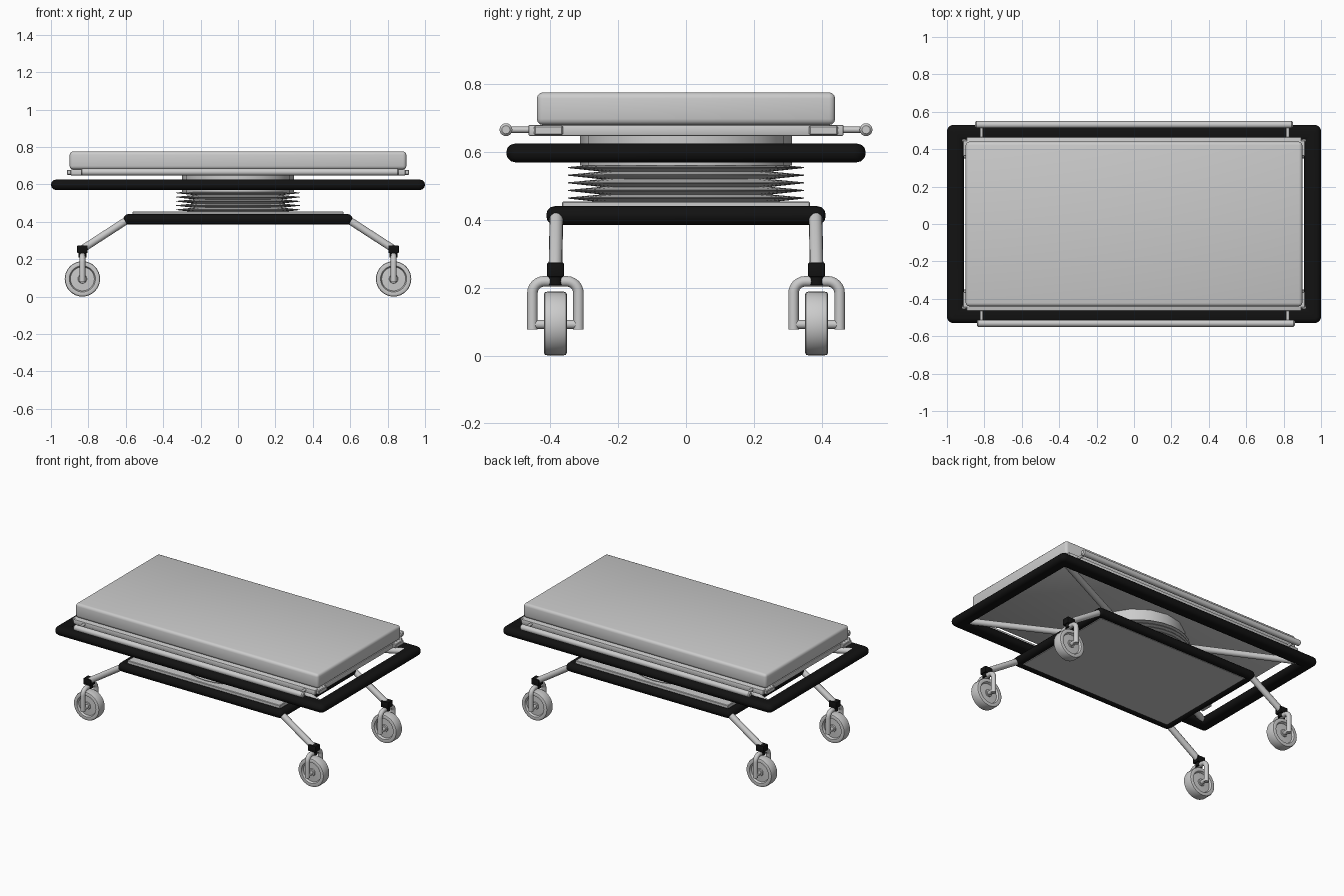
import bpy, bmesh
from math import pi, cos, sin
from mathutils import Vector

if "Cube" in bpy.data.objects:
    bpy.data.objects.remove(bpy.data.objects["Cube"])

black = bpy.data.materials.new("black_paint")
black.diffuse_color = (0.006, 0.006, 0.006, 1)
black.use_nodes = True
black.node_tree.nodes["Principled BSDF"].inputs["Base Color"].default_value = black.diffuse_color


def finish(name, bm, mat=None, angle=35):
    bmesh.ops.recalc_face_normals(bm, faces=bm.faces)
    me = bpy.data.meshes.new(name)
    bm.to_mesh(me)
    bm.free()
    ob = bpy.data.objects.new(name, me)
    bpy.context.collection.objects.link(ob)
    if mat:
        me.materials.append(mat)
    bpy.ops.object.select_all(action='DESELECT')
    ob.select_set(True)
    bpy.context.view_layer.objects.active = ob
    bpy.ops.object.shade_smooth_by_angle(angle=angle * pi / 180)
    return ob


def box(name, center, size, bevel=0.0, segs=3, mat=None):
    bm = bmesh.new()
    bmesh.ops.create_cube(bm, size=1)
    for v in bm.verts:
        v.co = Vector(center) + Vector(a * b for a, b in zip(v.co, size))
    if bevel:
        bmesh.ops.bevel(bm, geom=bm.edges[:], offset=bevel, segments=segs,
                        profile=0.5, affect='EDGES')
    return finish(name, bm, mat)


def loft(name, rings, closed=False, mat=None):
    """Skin a list of equal-length vertex rings."""
    bm = bmesh.new()
    vr = [[bm.verts.new(p) for p in r] for r in rings]
    n = len(rings[0])
    for a, b in zip(vr, vr[1:] + ([vr[0]] if closed else [])):
        for i in range(n):
            j = (i + 1) % n
            bm.faces.new((a[i], a[j], b[j], b[i]))
    if not closed:
        bm.faces.new(vr[0])
        bm.faces.new(vr[-1])
    return finish(name, bm, mat)


def tube(name, path, r, sides=16, mat=None):
    path = [Vector(p) for p in path]
    rings = []
    for i, p in enumerate(path):
        t = (path[min(i + 1, len(path) - 1)] - path[max(i - 1, 0)]).normalized()
        u = t.cross(Vector((1, 0, 0)) if abs(t.x) < 0.7 else Vector((0, 1, 0))).normalized()
        w = t.cross(u)
        rings.append([p + r * (u * cos(2 * pi * k / sides) + w * sin(2 * pi * k / sides))
                      for k in range(sides)])
    return loft(name, rings, mat=mat)


def lathe(name, profile, center, axis='z', sides=32, sx=1.0, mat=None):
    """Revolve (radius, height) points about z or y."""
    rings = []
    for r, h in profile:
        ring = []
        for k in range(sides):
            a, b = r * sx * cos(2 * pi * k / sides), r * sin(2 * pi * k / sides)
            ring.append(Vector(center) + Vector((a, b, h) if axis == 'z' else (a, h, b)))
        rings.append(ring)
    return loft(name, rings, mat=mat)


def frame(name, hx, hy, corner, width, z0, z1, r, mat):
    """Rectangular ring with rounded corners and a rounded bar section."""
    section = []
    for cx, cz, a0 in ((width - r, z1 - r, 0), (r, z1 - r, 90),
                       (r, z0 + r, 180), (width - r, z0 + r, 270)):
        section += [(cx + r * cos((a0 + t) * pi / 180), cz + r * sin((a0 + t) * pi / 180))
                    for t in (0, 30, 60, 90)]
    rings = []
    for d, z in section:
        c = max(corner - d, 0.008)
        ring = []
        for sx, sy, a0 in ((1, 1, 0), (-1, 1, 90), (-1, -1, 180), (1, -1, 270)):
            for k in range(6):
                a = (a0 + 18 * k) * pi / 180
                ring.append((sx * (hx - d - c) + c * cos(a), sy * (hy - d - c) + c * sin(a), z))
        rings.append(ring)
    return loft(name, rings, closed=True, mat=mat)


# mattress and its support
box("mattress", (0, 0, 0.728), (1.80, 0.88, 0.096), 0.018)
box("mattress_tray", (0, 0, 0.664), (1.79, 0.93, 0.033), 0.006, 2)
for sx in (-1, 1):
    for sy in (-1, 1):
        box("tray_corner_tab", (sx * 0.895, sy * 0.405, 0.664), (0.04, 0.085, 0.028), 0.004, 1)

# side rails with their stub brackets
for sy, off in ((-1, 0.01), (1, 0.0)):
    y = sy * 0.531
    prof = [(0.012, -0.85), (0.019, -0.843), (0.019, 0.843), (0.012, 0.85)]
    rail = lathe("side_rail", prof, (0, 0, 0), 'y', 16)
    rail.rotation_euler = (0, 0, pi / 2)
    rail.location = (off, y, 0.666)
    for x in (-0.815, 0.822):
        tube("rail_bracket", [(x, sy * 0.45, 0.666), (x, y, 0.666)], 0.009, 12)

# upper frame, diagonal arms and centre mount
frame("upper_frame", 1.0, 0.53, 0.035, 0.09, 0.57, 0.625, 0.026, black)
for sx in (-1, 1):
    for sy in (-1, 1):
        tube("diagonal_arm", [(sx * 0.2, sy * 0.1, 0.605), (sx * 0.93, sy * 0.46, 0.6)], 0.02)
lathe("centre_mount", [(0.312, 0.56), (0.312, 0.65)], (0, 0, 0), sides=16, sx=0.96)

# bellows
prof = [(0.25, 0.452)]
for i in range(5):
    z = 0.463 + i * 0.0225
    prof += [(0.348, z), (0.348, z + 0.003), (0.25, z + 0.012)]
lathe("bellows", prof, (0, 0, 0), sides=32, sx=0.95)

# lower frame and deck
frame("lower_frame", 0.613, 0.412, 0.03, 0.055, 0.385, 0.441, 0.026, black)
box("lower_deck", (0, 0, 0.4225), (1.13, 0.73, 0.063), 0.003, 1)

# legs and casters
for sx in (-1, 1):
    for sy in (-1, 1):
        x, y = sx * 0.832, sy * 0.385
        tube("leg", [(sx * 0.585, sy * 0.382, 0.414), (x - sx * 0.012, y, 0.262),
                     (x, y, 0.25)], 0.02)
        box("caster_collar", (x, y, 0.253), (0.056, 0.05, 0.042), 0.004, 2, black)
        lathe("caster_socket", [(0.022, 0.208), (0.022, 0.24)], (x, y, 0), sides=16, mat=black)
        path = [(x, y - 0.068, 0.077)]
        for k in range(7):
            a = pi - k * pi / 12
            path.append((x, y - 0.033 + 0.035 * cos(a), 0.184 + 0.035 * sin(a)))
        path += [(x, 2 * y - p[1], p[2]) for p in reversed(path)]
        tube("caster_fork", path, 0.0155)
        tube("caster_axle", [(x, y - 0.068, 0.092), (x, y + 0.068, 0.092)], 0.013)
        half = [(0.022, 0.026), (0.024, 0.02), (0.064, 0.018), (0.07, 0.032),
                (0.086, 0.034), (0.092, 0.031), (0.0945, 0.022)]
        lathe("caster_wheel", [(r, -h) for r, h in half] + half[::-1], (x, y, 0.0945), 'y', 32)
